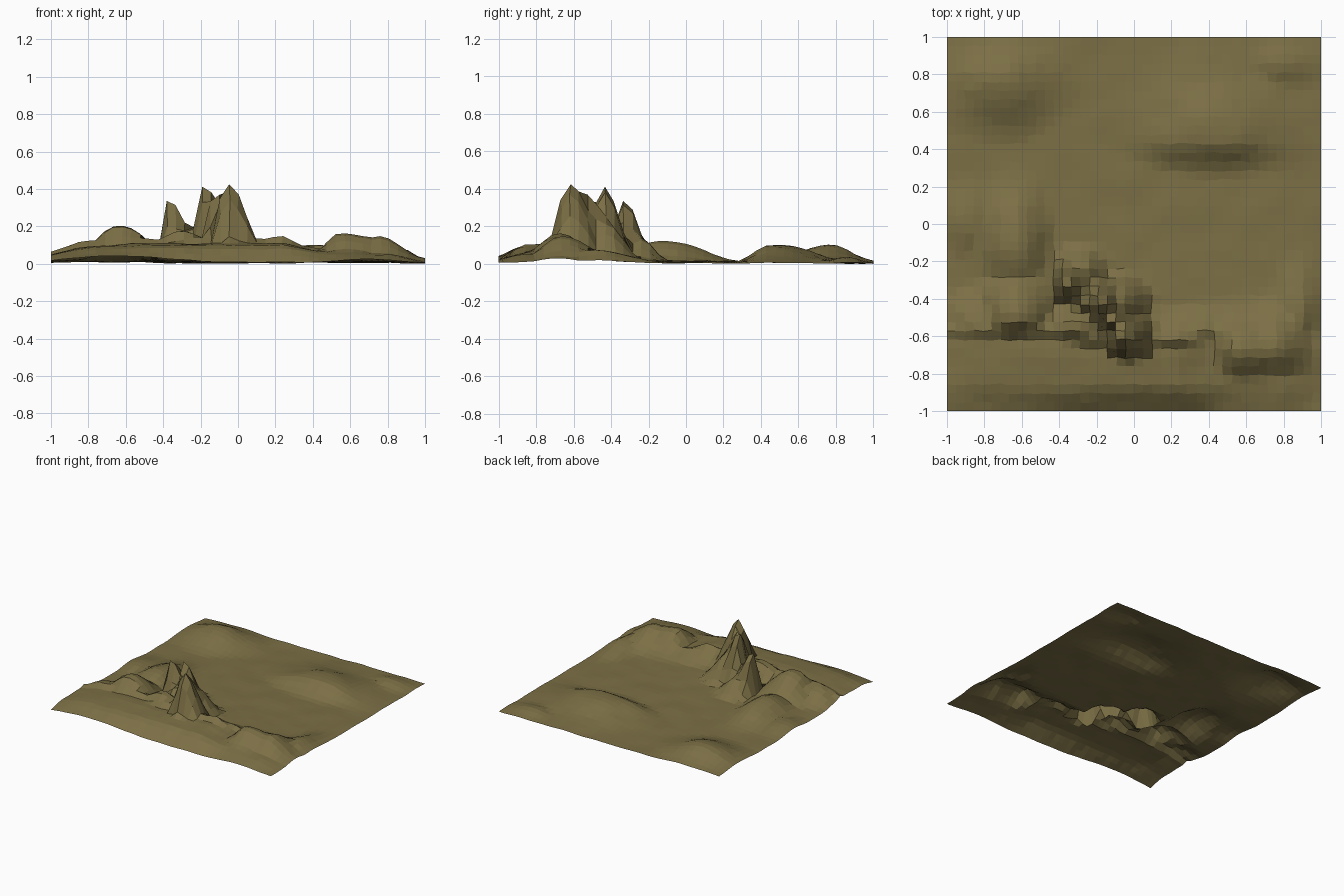
import bpy, bmesh, math, random
from mathutils import Vector, noise

if "Cube" in bpy.data.objects:
    bpy.data.objects.remove(bpy.data.objects["Cube"])

random.seed(4)
N = 42  # grid cells per side


def lerp_table(t, table):
    for (a, va), (b, vb) in zip(table, table[1:]):
        if t <= b:
            return va + (vb - va) * (t - a) / (b - a)
    return table[-1][1]


# Front terrace and the wall behind it: cross-sections along y, strength along x
EDGE = [(-1, .015), (-.75, .04), (-.55, .04), (-.2, .01), (.4, .005), (.7, .025), (1, .005)]
TERRACE = [(-1, 0), (-.88, .095), (-.7, .11), (-.6, .10), (-.45, .025), (-.1, .012), (.25, .006), (1, 0)]
WALL = [(-1, 0), (-.68, 0), (-.58, .145), (-.52, .09), (-.4, .02), (1, 0)]
FADE = [(-1, .45), (-.85, .8), (-.55, 1), (.25, 1), (.42, .65), (.8, .55), (.95, .2), (1, .1)]

# Hills: x, y, height, then width to the left, right, front, back
PEAKS = [
    (-.055, -.62, .43, .08, .14, .09, .14),
    (-.12, -.52, .37, .06, .13, .07, .10),
    (-.185, -.43, .425, .035, .12, .09, .10),
    (-.375, -.33, .34, .035, .13, .07, .10),
    (-.25, -.40, .20, .10, .12, .10, .12),
    (-.28, -.24, .13, .12, .12, .12, .10),
    (-.08, -.42, .22, .10, .13, .10, .12),
]
RIDGES = [
    (-.63, -.50, .205, .18, .20, .12, .22),
    (-.84, -.53, .11, .15, .20, .12, .15),
    (-.30, -.55, .18, .20, .20, .10, .12),
    (-.62, -.12, .125, .18, .14, .25, .28),
    (-.90, 0, .05, .12, .15, .15, .20),
    (.55, -.66, .16, .12, .35, .17, .15),
    (.76, -.66, .14, .20, .17, .16, .20),
    (.88, -.50, .075, .12, .10, .20, .25),
]
MOUNDS = [
    (.41, .46, .10, .33, .34, .13, .30),
    (-.70, .76, .10, .25, .24, .21, .18),
    (.80, .86, .035, .15, .15, .10, .10),
]


def hill(x, y, cx, cy, h, left, right, front, back):
    dx = (x - cx) / (left if x < cx else right)
    dy = (y - cy) / (front if y < cy else back)
    return h * math.exp(-math.hypot(dx, dy) ** 2.2)


def height(x, y):
    fade = lerp_table(x, FADE)
    edge = lerp_table(x, EDGE) * max(0, 1 - (y + 1) / .12)
    bank = lerp_table(y, TERRACE) * fade + edge
    wall_y = y + .07 * math.exp(-(x / .3) ** 2)  # wall bows forward below the peaks
    wall = lerp_table(max(wall_y, -1), WALL) * fade
    z = max([bank, wall] + [hill(x, y, *p) for p in PEAKS + RIDGES + MOUNDS])
    rough = .005 + .05 * z
    return .012 + z + rough * noise.noise(Vector((x * 6, y * 6, 2.0)))


# Terrain sheet
bm = bmesh.new()
bmesh.ops.create_grid(bm, x_segments=N, y_segments=N, size=1)
for v in bm.verts:
    x, y = v.co.x, v.co.y
    v.co.z = height(x, y)
    if abs(x) < .99 and abs(y) < .99:
        v.co.x += random.uniform(-.005, .005)
        v.co.y += random.uniform(-.005, .005)
low = min(v.co.z for v in bm.verts)
for v in bm.verts:
    v.co.z -= low

mesh = bpy.data.meshes.new("terrain")
bm.to_mesh(mesh)
bm.free()
terrain = bpy.data.objects.new("terrain", mesh)
bpy.context.collection.objects.link(terrain)

# Earth colour
mat = bpy.data.materials.new("earth")
mat.diffuse_color = (.2, .16, .06, 1)
mat.use_nodes = True
mat.node_tree.nodes["Principled BSDF"].inputs["Base Color"].default_value = mat.diffuse_color
mesh.materials.append(mat)
